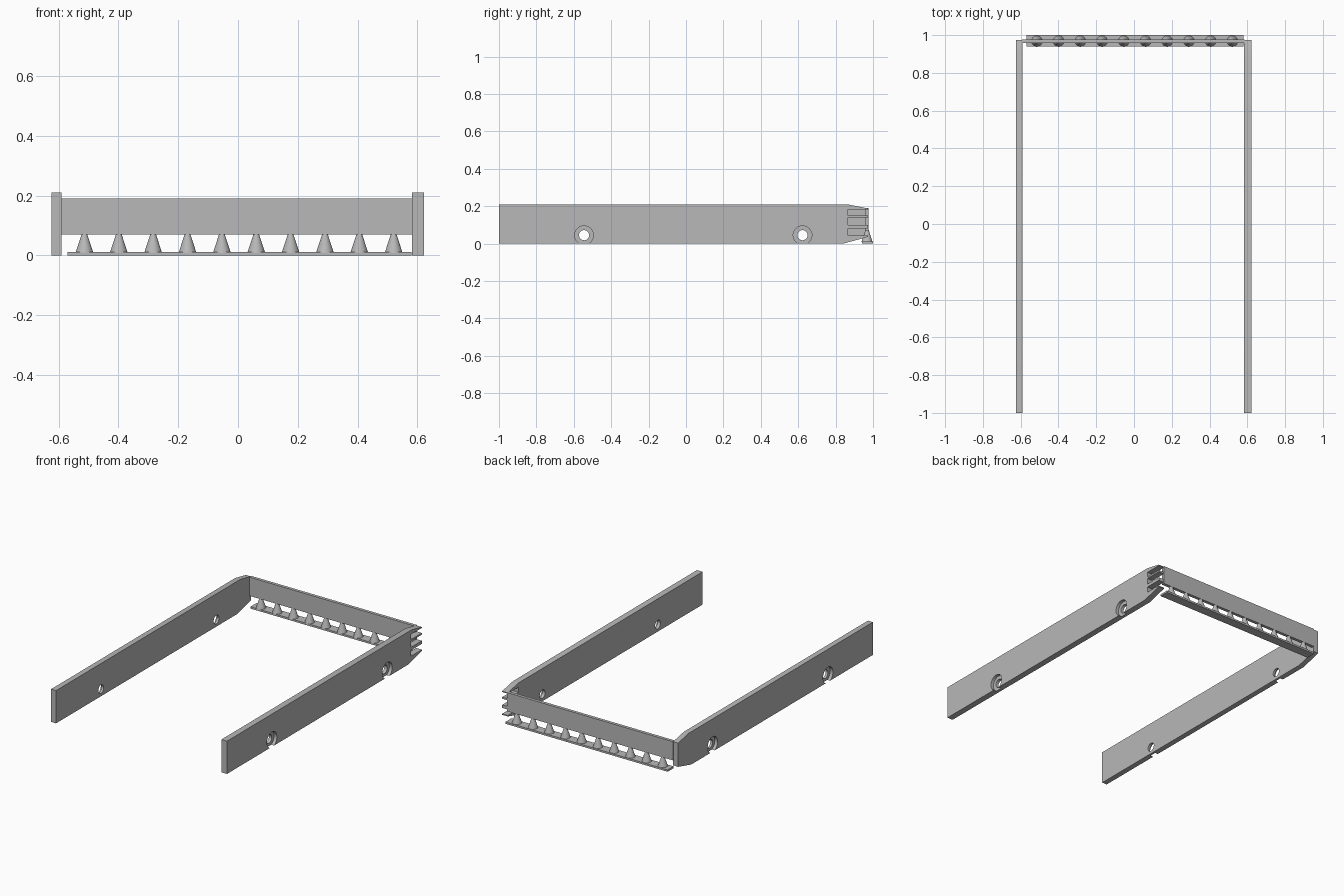
import bpy
import bmesh
import math
from mathutils import Matrix

if "Cube" in bpy.data.objects:
    bpy.data.objects.remove(bpy.data.objects["Cube"])

grey = bpy.data.materials.new("plain grey")
grey.use_nodes = True
colour = (0.48, 0.48, 0.48, 1)
grey.diffuse_color = colour
grey.node_tree.nodes["Principled BSDF"].inputs["Base Color"].default_value = colour


def finish(name, bm):
    bmesh.ops.recalc_face_normals(bm, faces=bm.faces)
    mesh = bpy.data.meshes.new(name)
    bm.to_mesh(mesh)
    bm.free()
    mesh.materials.append(grey)
    obj = bpy.data.objects.new(name, mesh)
    bpy.context.collection.objects.link(obj)
    return obj


def box(name, x0, x1, y0, y1, z0, z1):
    bm = bmesh.new()
    place = Matrix.Translation(((x0 + x1) / 2, (y0 + y1) / 2, (z0 + z1) / 2))
    size = Matrix.Diagonal((x1 - x0, y1 - y0, z1 - z0, 1))
    bmesh.ops.create_cube(bm, size=1, matrix=place @ size)
    return finish(name, bm)


def smooth(obj):
    bpy.ops.object.select_all(action="DESELECT")
    obj.select_set(True)
    bpy.context.view_layer.objects.active = obj
    bpy.ops.object.shade_smooth_by_angle(angle=math.radians(30))


def cut(obj, cutter):
    bpy.context.view_layer.objects.active = obj
    mod = obj.modifiers.new("cut", "BOOLEAN")
    mod.operation = "DIFFERENCE"
    mod.solver = "EXACT"
    mod.object = cutter
    bpy.ops.object.modifier_apply(modifier=mod.name)
    bpy.data.objects.remove(cutter)


def drill(obj, x, y, radius, depth):
    bm = bmesh.new()
    matrix = Matrix.Translation((x, y, 0.045)) @ Matrix.Rotation(math.pi / 2, 4, "Y")
    bmesh.ops.create_cone(bm, cap_ends=True, segments=40, radius1=radius,
                          radius2=radius, depth=depth, matrix=matrix)
    cut(obj, finish("hole_cutter", bm))


def arm(name, x_in, x_out, slots):
    # Long plate with a tapered rear end, optionally slotted
    outline = [(-1, 0), (0.84, 0), (0.973, 0.036)]
    for low, high in slots:
        outline += [(0.973, low), (0.865, low), (0.865, high), (0.973, high)]
    outline += [(0.973, 0.188), (0.865, 0.21), (-1, 0.21)]
    bm = bmesh.new()
    face = bm.faces.new([bm.verts.new((x_in, y, z)) for y, z in outline])
    moved = bmesh.ops.extrude_face_region(bm, geom=[face])["geom"]
    bmesh.ops.translate(bm, vec=(x_out - x_in, 0, 0),
                        verts=[v for v in moved if isinstance(v, bmesh.types.BMVert)])
    obj = finish(name, bm)
    # Through holes, counterbored from the outside
    for y in (-0.545, 0.623):
        drill(obj, x_out, y, 0.027, 0.2)
        drill(obj, x_out, y, 0.05, 0.04)
    smooth(obj)


arm("left_arm", 0.582, 0.622, [(0.043, 0.08), (0.1, 0.139), (0.15, 0.182)])
arm("right_arm", -0.59, -0.625, [])

# Rear wall and the strip below it
box("rear_panel", -0.592, 0.584, 0.957, 0.977, 0.07, 0.19)
box("base_strip", -0.57, 0.58, 0.94, 1, 0, 0.012)

# Row of blunt cones between strip and wall
bm = bmesh.new()
for i in range(10):
    bmesh.ops.create_cone(bm, cap_ends=True, segments=32, radius1=0.03, radius2=0.009,
                          depth=0.064,
                          matrix=Matrix.Translation((-0.514 + i * 0.115, 0.968, 0.04)))
smooth(finish("support_cones", bm))
